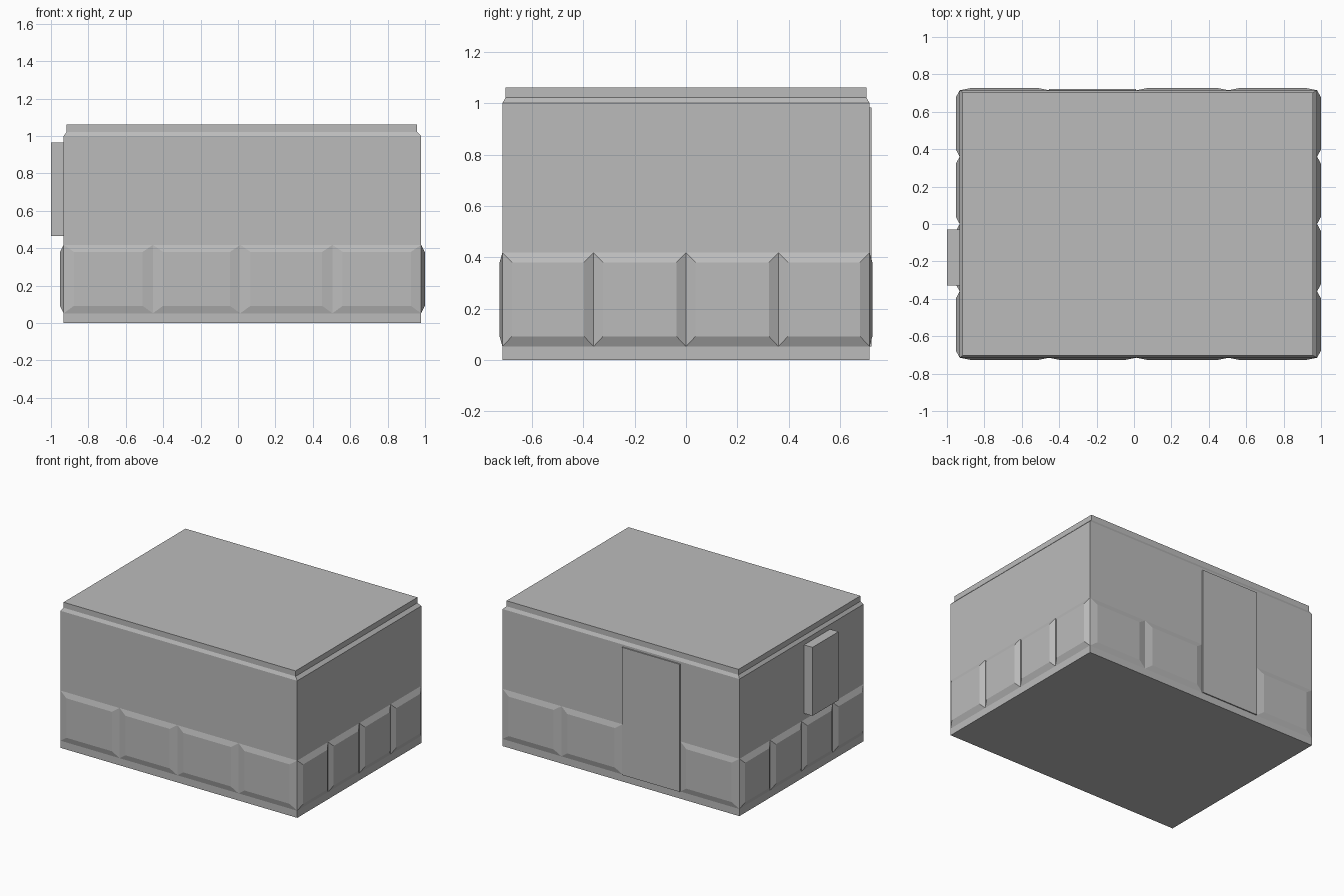
import bpy, bmesh
from mathutils import Vector

cube = bpy.data.objects.get("Cube")
if cube:
    bpy.data.objects.remove(cube, do_unlink=True)

# Single concrete colour
GREY = (0.5, 0.5, 0.5, 1)
concrete = bpy.data.materials.new("concrete_grey")
concrete.use_nodes = True
concrete.diffuse_color = GREY
concrete.node_tree.nodes["Principled BSDF"].inputs["Base Color"].default_value = GREY

LEFT, RIGHT, DEPTH = -0.932, 0.979, 0.715
X_BAYS = [LEFT, -0.455, 0.012, 0.505, RIGHT]
Y_BAYS = [-DEPTH, -0.36, 0, 0.36, DEPTH]


def loft(name, rings):
    """Closed solid through a stack of four-cornered rings."""
    bm = bmesh.new()
    loops = [[bm.verts.new(p) for p in ring] for ring in rings]
    for low, high in zip(loops, loops[1:]):
        for i in range(4):
            j = (i + 1) % 4
            bm.faces.new((low[i], low[j], high[j], high[i]))
    bm.faces.new(loops[0][::-1])
    bm.faces.new(loops[-1])
    bmesh.ops.recalc_face_normals(bm, faces=bm.faces)
    mesh = bpy.data.meshes.new(name)
    bm.to_mesh(mesh)
    bm.free()
    mesh.materials.append(concrete)
    obj = bpy.data.objects.new(name, mesh)
    bpy.context.collection.objects.link(obj)
    return obj


def rect(a0, a1, b0, b1, place):
    return [place(a, b) for a, b in ((a0, b0), (a1, b0), (a1, b1), (a0, b1))]


def level(z, inset_x0, inset_x1, inset_y):
    return rect(LEFT + inset_x0, RIGHT - inset_x1, -DEPTH + inset_y, DEPTH - inset_y,
                lambda x, y: Vector((x, y, z)))


def box(name, x0, x1, y0, y1, z0, z1):
    return loft(name, [rect(x0, x1, y0, y1, lambda x, y: Vector((x, y, z)))
                       for z in (z0, z1)])


def wall_panels(name, bays, wall, out, bevel, along_x, skip=()):
    """Row of bevelled panels standing out from one wall."""
    for i, (a0, a1) in enumerate(zip(bays, bays[1:])):
        if i in skip:
            continue
        rings = []
        for offset, side, low, high in ((0, 0, 0.052, 0.418), (out, bevel, 0.092, 0.38)):
            d = wall + offset

            def place(a, z):
                return Vector((a, d, z)) if along_x else Vector((d, a, z))
            rings.append(rect(a0 + side, a1 - side, low, high, place))
        loft(f"{name}_{i + 1}", rings)


# Main block with the stepped roof edge
loft("building_body", [level(0, 0, 0, 0), level(1.0, 0, 0, 0),
                       level(1.022, 0.016, 0.022, 0.012),
                       level(1.062, 0.016, 0.022, 0.012)])

# Bevelled panels along the foot of every wall, leaving the door bay free
wall_panels("front_panel", X_BAYS, -DEPTH, -0.011, 0.055, True)
wall_panels("back_panel", X_BAYS, DEPTH, 0.011, 0.055, True, skip=(1,))
wall_panels("left_panel", Y_BAYS, RIGHT, 0.02, 0.037, False)
wall_panels("right_panel", Y_BAYS, LEFT, -0.02, 0.037, False)

# Door on the back wall and the cabinet hung on the side wall
box("door", X_BAYS[1], X_BAYS[2], DEPTH - 0.01, DEPTH + 0.008, 0.052, 0.983)
box("wall_cabinet", -1.0, LEFT + 0.01, -0.33, -0.03, 0.465, 0.965)
